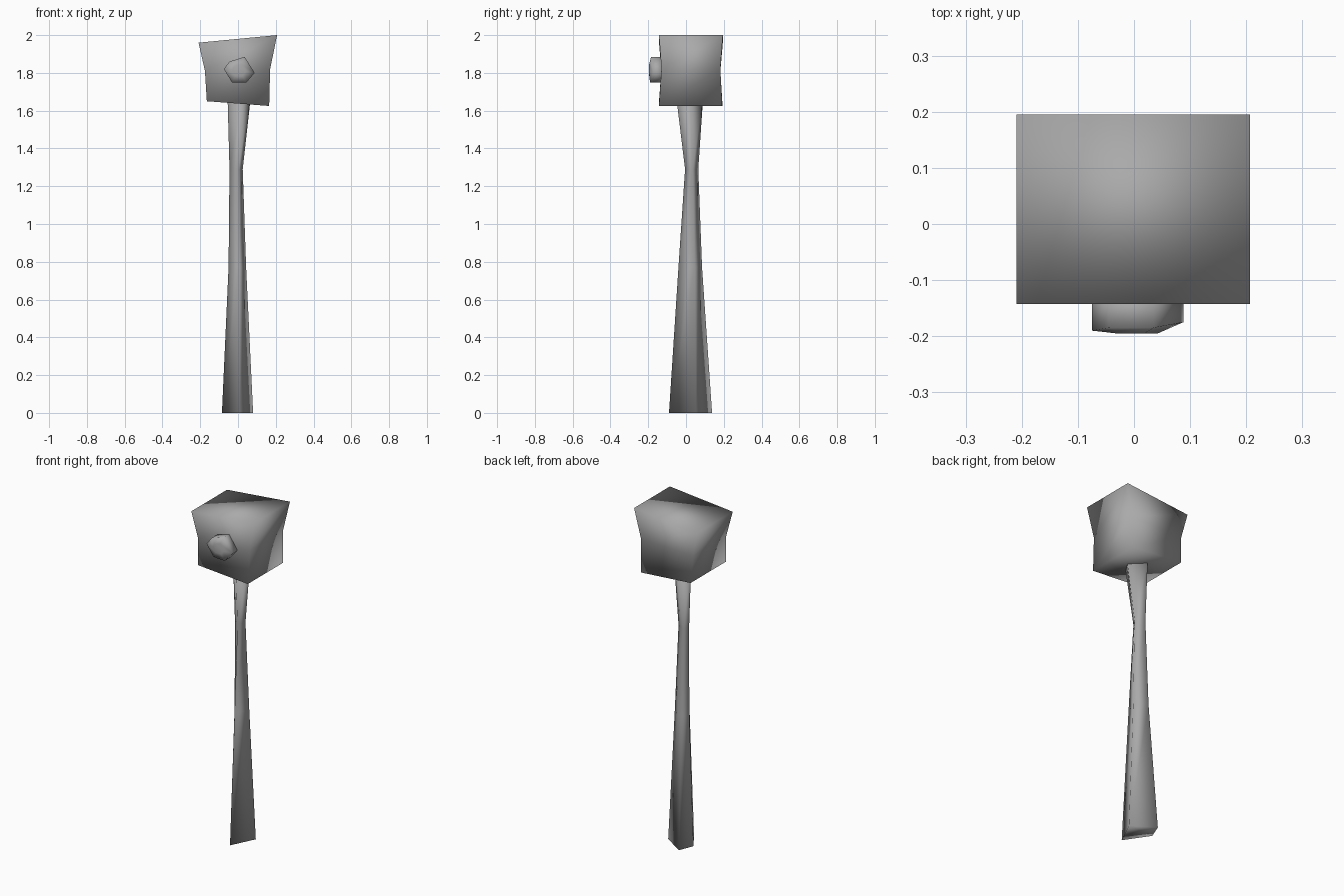
import bpy, bmesh

if "Cube" in bpy.data.objects:
    bpy.data.objects.remove(bpy.data.objects["Cube"])

grey = bpy.data.materials.new("plain grey")
grey.diffuse_color = (0.4, 0.4, 0.4, 1)
grey.use_nodes = True
grey.node_tree.nodes["Principled BSDF"].inputs["Base Color"].default_value = grey.diffuse_color


def loft(name, rings):
    """Closed skin through a list of equal-length point rings."""
    bm = bmesh.new()
    loops = [[bm.verts.new(p) for p in ring] for ring in rings]
    n = len(loops[0])
    for a, b in zip(loops, loops[1:]):
        for i in range(n):
            j = (i + 1) % n
            bm.faces.new((a[i], a[j], b[j], b[i]))
    bm.faces.new(loops[0][::-1])
    bm.faces.new(loops[-1])
    bmesh.ops.recalc_face_normals(bm, faces=bm.faces)
    for f in bm.faces:
        f.smooth = True
    mesh = bpy.data.meshes.new(name)
    bm.to_mesh(mesh)
    bm.free()
    mesh.materials.append(grey)
    obj = bpy.data.objects.new(name, mesh)
    bpy.context.collection.objects.link(obj)
    return obj


# Pole: irregular four-sided post, pinched above the middle
pole = [
    (0.00, [(0.01, -0.09), (0.08, 0.054), (-0.05, 0.138), (-0.085, 0.05)]),
    (0.77, [(0.005, -0.04), (0.043, 0.045), (-0.03, 0.085), (-0.05, 0.04)]),
    (1.29, [(0.0, -0.005), (0.025, 0.035), (-0.025, 0.065), (-0.045, 0.035)]),
    (1.66, [(0.02, -0.05), (0.066, 0.02), (-0.02, 0.09), (-0.055, 0.03)]),
]
loft("pole", [[(x, y, z) for x, y in pts] for z, pts in pole])

# Head: skewed block with a narrow waist; (left x, left z, right x, right z, front y, back y)
head = [
    (-0.165, 1.65, 0.165, 1.625, -0.143, 0.192),
    (-0.175, 1.81, 0.17, 1.82, -0.13, 0.182),
    (-0.209, 1.96, 0.207, 2.0, -0.143, 0.195),
]
loft("head", [[(xl, yf, zl), (xr, yf, zr), (xr, yb, zr), (xl, yb, zl)]
              for xl, zl, xr, zr, yf, yb in head])

# Knob: uneven six-sided boss on the front of the head
outline = [(-0.075, 1.82), (-0.032, 1.75), (0.045, 1.75),
           (0.088, 1.8), (0.035, 1.885), (-0.045, 1.86)]
front = [-0.19, -0.185, -0.19, -0.175, -0.185, -0.185]
cx, cz = 0.005, 1.815
loft("knob", [
    [(x, -0.12, z) for x, z in outline],
    [(x, y, z) for (x, z), y in zip(outline, front)],
    [(cx + (x - cx) * 0.45, -0.195, cz + (z - cz) * 0.45) for x, z in outline],
])
